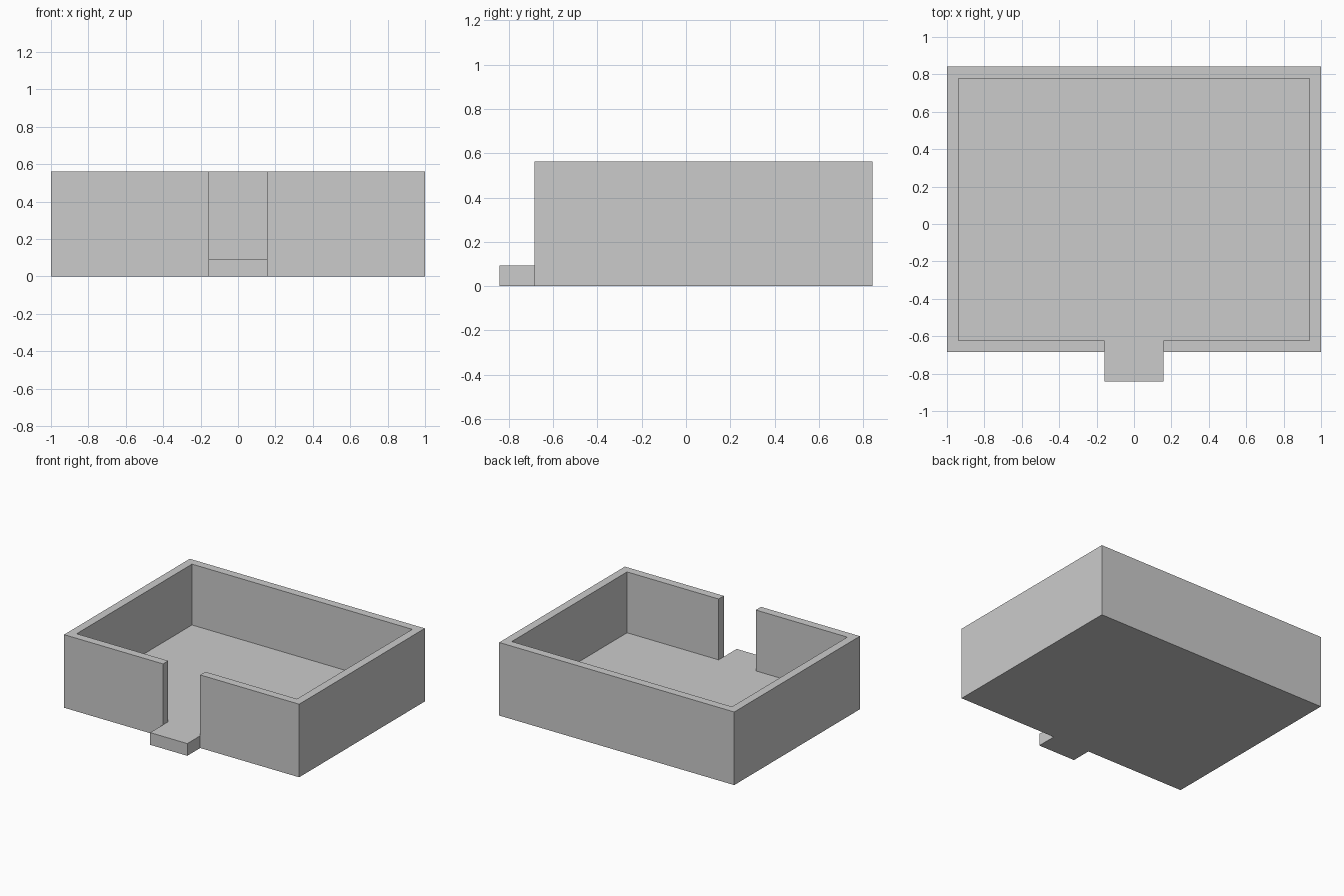
import bpy
import bmesh

default = bpy.data.objects.get("Cube")
if default:
    bpy.data.objects.remove(default, do_unlink=True)

GREY = (0.6, 0.6, 0.6, 1)
grey = bpy.data.materials.new("light grey")
grey.diffuse_color = GREY
grey.use_nodes = True
grey.node_tree.nodes["Principled BSDF"].inputs["Base Color"].default_value = GREY

# Main dimensions
HALF_W, BACK, FRONT, STEP_FRONT = 1.0, 0.842, -0.685, -0.842
WALL, DOOR, FLOOR, HEIGHT = 0.063, 0.158, 0.094, 0.562


def extruded(name, outline, bottom, top):
    """Make a flat-faced solid from a counter-clockwise plan outline."""
    bm = bmesh.new()
    base = bm.faces.new([bm.verts.new((x, y, bottom)) for x, y in outline])
    result = bmesh.ops.extrude_face_region(bm, geom=[base], use_keep_orig=True)
    raised = [v for v in result["geom"] if isinstance(v, bmesh.types.BMVert)]
    bmesh.ops.translate(bm, verts=raised, vec=(0, 0, top - bottom))
    bmesh.ops.recalc_face_normals(bm, faces=bm.faces)
    mesh = bpy.data.meshes.new(name)
    bm.to_mesh(mesh)
    bm.free()
    mesh.materials.append(grey)
    obj = bpy.data.objects.new(name, mesh)
    bpy.context.collection.objects.link(obj)
    return obj


def mirrored(half):
    """Complete a right-hand half outline across x = 0."""
    return half + [(-x, y) for x, y in reversed(half)]


# Floor slab with the doorstep projecting at the front
extruded("floor_and_doorstep", mirrored([
    (DOOR, STEP_FRONT), (DOOR, FRONT), (HALF_W, FRONT), (HALF_W, BACK)]), 0, FLOOR)

# One continuous wall around the floor, open at the doorway
inner_w, inner_front, inner_back = HALF_W - WALL, FRONT + WALL, BACK - WALL
outer = [(DOOR, FRONT), (HALF_W, FRONT), (HALF_W, BACK)]
inner = [(inner_w, inner_back), (inner_w, inner_front), (DOOR, inner_front)]
left_half = [(-x, y) for x, y in reversed(outer)]
left_inner = [(-x, y) for x, y in reversed(inner)]
extruded("walls", outer + left_half + left_inner + inner, FLOOR, HEIGHT)
